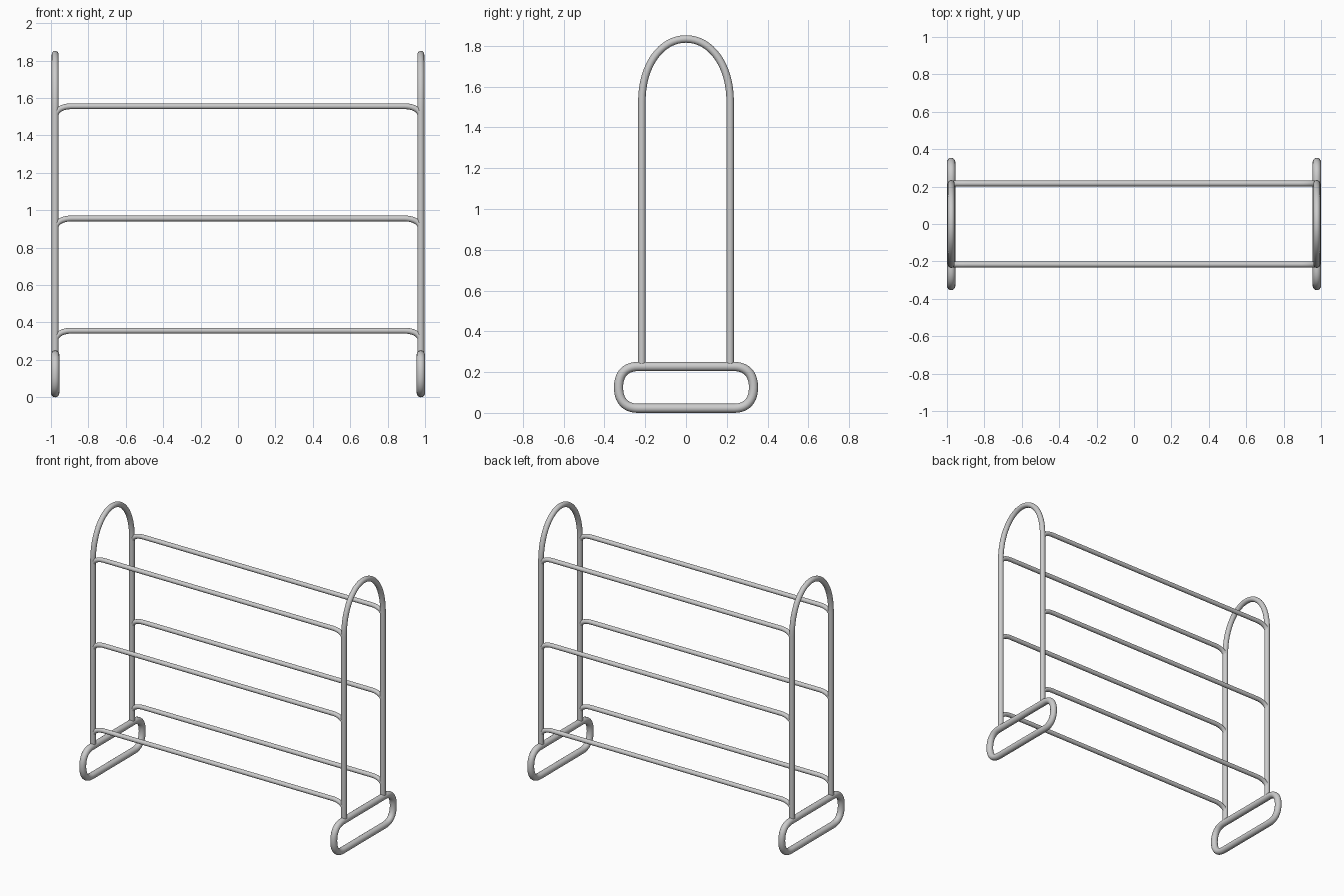
import bpy
from mathutils import Vector

if "Cube" in bpy.data.objects:
    bpy.data.objects.remove(bpy.data.objects["Cube"])

X = 0.9775          # side frame plane
Y = 0.2165          # upright / rail offset


def bez(p0, p1, p2, k=0.56, n=10):
    """Rounded corner from p0 to p2 around the corner point p1."""
    p0, p1, p2 = Vector(p0), Vector(p1), Vector(p2)
    a, b = p0.lerp(p1, k), p2.lerp(p1, k)
    pts = []
    for i in range(n + 1):
        t = i / n
        s = 1 - t
        pts.append(p0 * s**3 + a * 3 * s * s * t + b * 3 * s * t * t + p2 * t**3)
    return pts


def tube(name, pts, radius, closed=False):
    """Round tube swept along a path, converted to a smooth mesh."""
    cu = bpy.data.curves.new(name, 'CURVE')
    cu.dimensions = '3D'
    cu.bevel_depth = radius
    cu.bevel_resolution = 6
    cu.use_fill_caps = True
    sp = cu.splines.new('POLY')
    sp.points.add(len(pts) - 1)
    for q, p in zip(sp.points, pts):
        q.co = (*p, 1)
    sp.use_cyclic_u = closed
    ob = bpy.data.objects.new(name, cu)
    bpy.context.collection.objects.link(ob)
    bpy.ops.object.select_all(action='DESELECT')
    ob.select_set(True)
    bpy.context.view_layer.objects.active = ob
    bpy.ops.object.convert(target='MESH')
    bpy.ops.object.shade_smooth_by_angle()
    return bpy.context.object


for side, x in (("left", -X), ("right", X)):
    # Arched side frame: two uprights joined by a rounded top
    arch = [(x, -Y, 0.2275)]
    arch += bez((x, -Y, 1.53), (x, -Y, 1.834), (x, 0, 1.834), 0.57, 16)
    arch += bez((x, 0, 1.834), (x, Y, 1.834), (x, Y, 1.53), 0.57, 16)[1:]
    arch += [(x, Y, 0.2275)]
    tube(side + "_arch_frame", arch, 0.0183)

    # Closed rounded foot loop
    lo, hi, mid, e, s = 0.0225, 0.2275, 0.125, 0.331, 0.235
    foot = []
    for y, z0, z1 in ((1, lo, hi), (-1, hi, lo)):
        foot += bez((x, y * s, z0), (x, y * e, z0), (x, y * e, mid), 0.64)
        foot += bez((x, y * e, mid), (x, y * e, z1), (x, y * s, z1), 0.64)[1:]
    tube(side + "_foot_loop", foot, 0.0225, True)

# Horizontal rails with ends bent down into the uprights
for level, z in (("lower", 0.356), ("middle", 0.956), ("upper", 1.556)):
    for face, y in (("front", -Y), ("back", Y)):
        d = 0.057
        rail = [(-X, y, z - 0.085)]
        rail += bez((-X, y, z - d), (-X, y, z), (-X + 0.0875, y, z), 0.6)
        rail += bez((X - 0.0875, y, z), (X, y, z), (X, y, z - d), 0.6)
        rail += [(X, y, z - 0.085)]
        tube(f"{level}_{face}_rail", rail, 0.0155)
